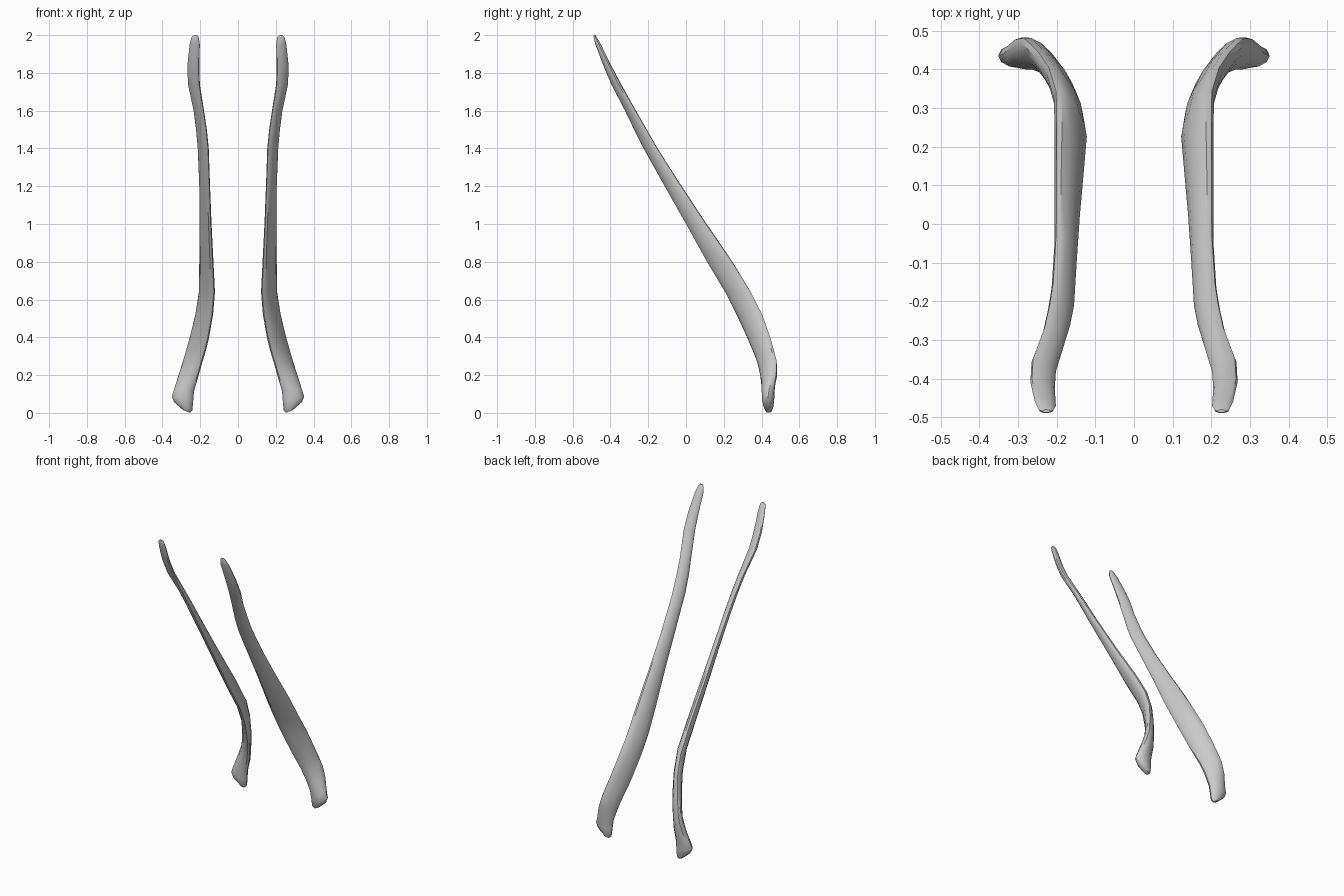
import bpy
import bmesh
import math

SIDES = 12

# Horizontal sections from the foot to the tip:
# height, x min, x max, y min, y max, skew of the oval, tilt of the section
SECTIONS = [
    (.008, .255, .29, .423, .453, 0, .4),
    (.035, .242, .338, .41, .463, 0, .45),
    (.07, .238, .351, .403, .467, 0, .3),
    (.12, .233, .338, .40, .47, .15, .1),
    (.2, .208, .315, .393, .483, .5, 0),
    (.27, .188, .292, .375, .483, .7, 0),
    (.33, .17, .275, .352, .467, .75, 0),
    (.4, .153, .255, .322, .447, .75, 0),
    (.52, .132, .226, .267, .405, .75, 0),
    (.64, .122, .207, .205, .345, .7, 0),
    (.8, .13, .205, .11, .247, .65, 0),
    (1, .14, .205, 0, .11, .6, 0),
    (1.2, .148, .205, -.113, -.023, .6, 0),
    (1.4, .155, .213, -.225, -.15, .6, 0),
    (1.5, .165, .222, -.275, -.207, .6, 0),
    (1.6, .18, .235, -.323, -.265, .55, 0),
    (1.74, .202, .265, -.396, -.343, .45, 0),
    (1.84, .205, .268, -.438, -.396, .4, 0),
    (1.95, .202, .256, -.48, -.45, .3, 0),
    (1.99, .208, .246, -.489, -.473, 0, 0),
    (2, .217, .236, -.488, -.48, 0, 0),
]


def make_material(name, colour):
    mat = bpy.data.materials.new(name)
    mat.use_nodes = True
    mat.diffuse_color = colour
    mat.node_tree.nodes["Principled BSDF"].inputs["Base Color"].default_value = colour
    return mat


def add_section(bm, section, side):
    """Add one ring of vertices: a skewed oval inside the given bounds."""
    z, x_min, x_max, y_min, y_max, skew, tilt = section
    centre_x, half_x = (x_min + x_max) / 2, (x_max - x_min) / 2
    centre_y, half_y = (y_min + y_max) / 2, (y_max - y_min) / 2
    ring = []
    for i in range(SIDES):
        angle = math.tau * i / SIDES
        across = math.cos(angle)
        along = skew * across + math.sqrt(1 - skew * skew) * math.sin(angle)
        dx = half_x * across
        ring.append(bm.verts.new((side * (centre_x + dx),
                                  centre_y + half_y * along,
                                  z + tilt * dx)))
    return ring


def make_bone(name, side, material):
    """Loft all sections into one closed curved bone."""
    bm = bmesh.new()
    rings = [add_section(bm, section, side) for section in SECTIONS]
    for low, high in zip(rings, rings[1:]):
        for i in range(SIDES):
            j = (i + 1) % SIDES
            bm.faces.new((low[i], low[j], high[j], high[i]))
    bm.faces.new(rings[0])
    bm.faces.new(rings[-1])
    bmesh.ops.recalc_face_normals(bm, faces=bm.faces)
    mesh = bpy.data.meshes.new(name)
    bm.to_mesh(mesh)
    bm.free()
    mesh.materials.append(material)
    bone = bpy.data.objects.new(name, mesh)
    bpy.context.collection.objects.link(bone)
    # Soft shading with crisp end edges
    bpy.ops.object.select_all(action='DESELECT')
    bone.select_set(True)
    bpy.context.view_layer.objects.active = bone
    bpy.ops.object.shade_smooth_by_angle(angle=math.radians(40))
    return bone


default_cube = bpy.data.objects.get("Cube")
if default_cube:
    bpy.data.objects.remove(default_cube, do_unlink=True)

# Mirrored pair of slender bones
grey = make_material("light_grey", (.6, .6, .6, 1))
make_bone("left_bone", 1, grey)
make_bone("right_bone", -1, grey)
